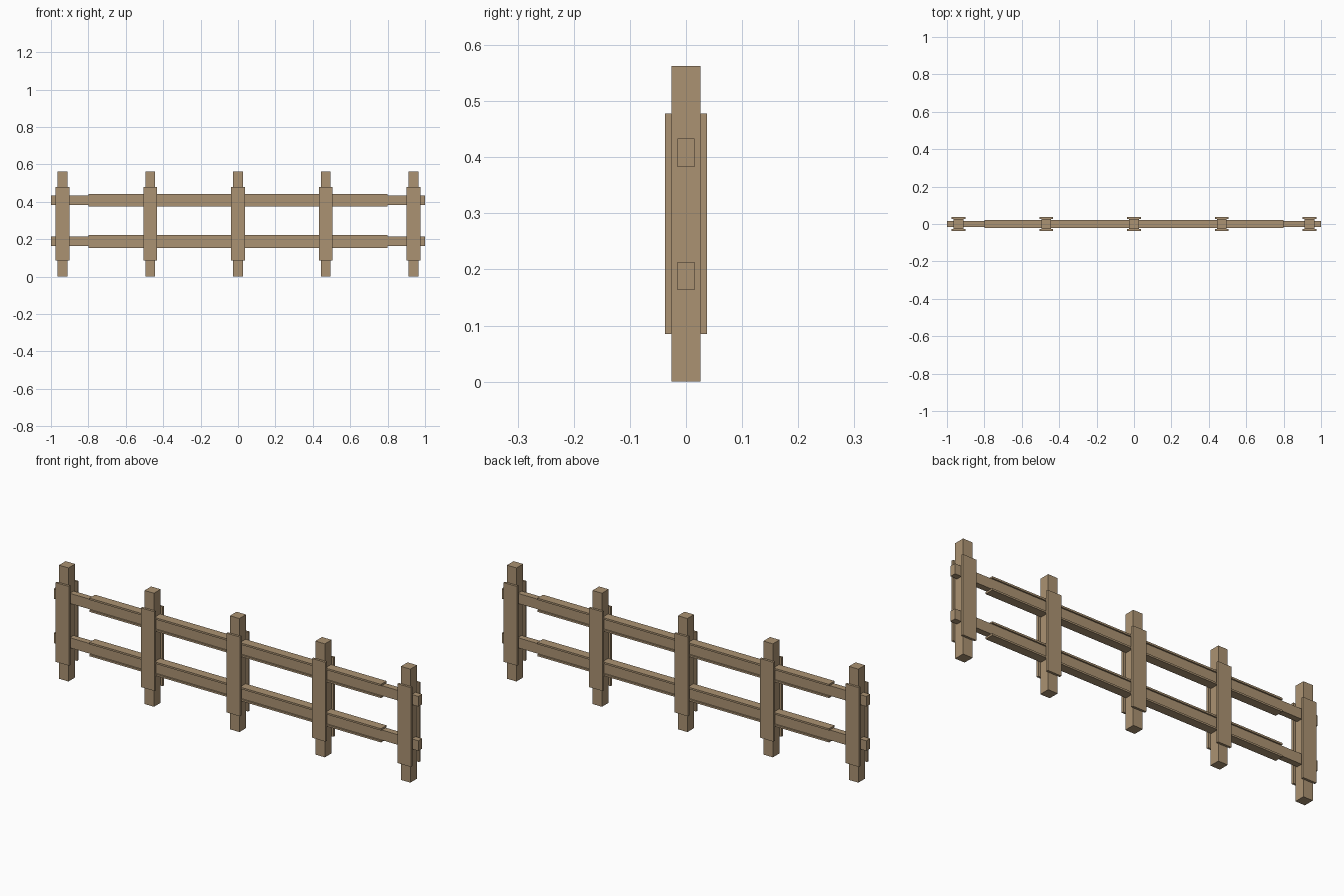
import bpy

cube = bpy.data.objects.get("Cube")
if cube:
    bpy.data.objects.remove(cube, do_unlink=True)

# One weathered timber colour
wood = bpy.data.materials.new("weathered_wood")
wood.use_nodes = True
wood.diffuse_color = (0.41, 0.29, 0.17, 1)
wood.node_tree.nodes["Principled BSDF"].inputs["Base Color"].default_value = wood.diffuse_color


def box(name, center, size):
    bpy.ops.mesh.primitive_cube_add(size=1, location=center)
    obj = bpy.context.object
    obj.name = name
    obj.scale = size
    bpy.ops.object.transform_apply(location=False, rotation=False, scale=True)
    obj.data.materials.append(wood)
    return obj


def beam_with_ribs(name, outline, ribs):
    """Mesh of a cross-shaped section, made by extruding a notched outline."""
    a, b, rib_a, rib_b = outline
    quarter = [(rib_a, b), (a, b), (a, rib_b)]
    loop = (quarter + [(-u, v) for u, v in reversed(quarter)]
            + [(-u, -v) for u, v in quarter]
            + [(u, -v) for u, v in reversed(quarter)])
    axis, low, high, mid = ribs

    def place(u, v, t):
        return (u, v, t) if axis == "z" else (t, u, v)

    n = len(loop)
    verts = [place(u, v, t) for t in (low, high) for u, v in loop]
    faces = [tuple(reversed(range(n))), tuple(range(n, 2 * n))]
    faces += [(i, (i + 1) % n, n + (i + 1) % n, n + i) for i in range(n)]
    mesh = bpy.data.meshes.new(name)
    mesh.from_pydata(verts, [], faces)
    mesh.materials.append(wood)
    obj = bpy.data.objects.new(name, mesh)
    obj.location = mid
    bpy.context.collection.objects.link(obj)
    return obj


# Five posts, each wrapped by planks on its four sides
POST_H = 0.563
for i in range(5):
    x = (i - 2) * 0.469
    box(f"post_{i + 1}", (x, 0, POST_H / 2), (0.052, 0.052, POST_H))
    beam_with_ribs(f"post_cladding_{i + 1}", (0.037, 0.026, 0.026, 0.037),
                   ("z", 0.085, 0.478, (x, 0, 0)))

# Two rails: a slim full-length core with a thicker ribbed middle
for label, z in (("lower", 0.188), ("upper", 0.408)):
    box(f"{label}_rail", (0, 0, z), (2, 0.03, 0.05))
    beam_with_ribs(f"{label}_rail_cladding", (0.022, 0.025, 0.015, 0.034),
                   ("x", -0.8, 0.8, (0, 0, z)))
